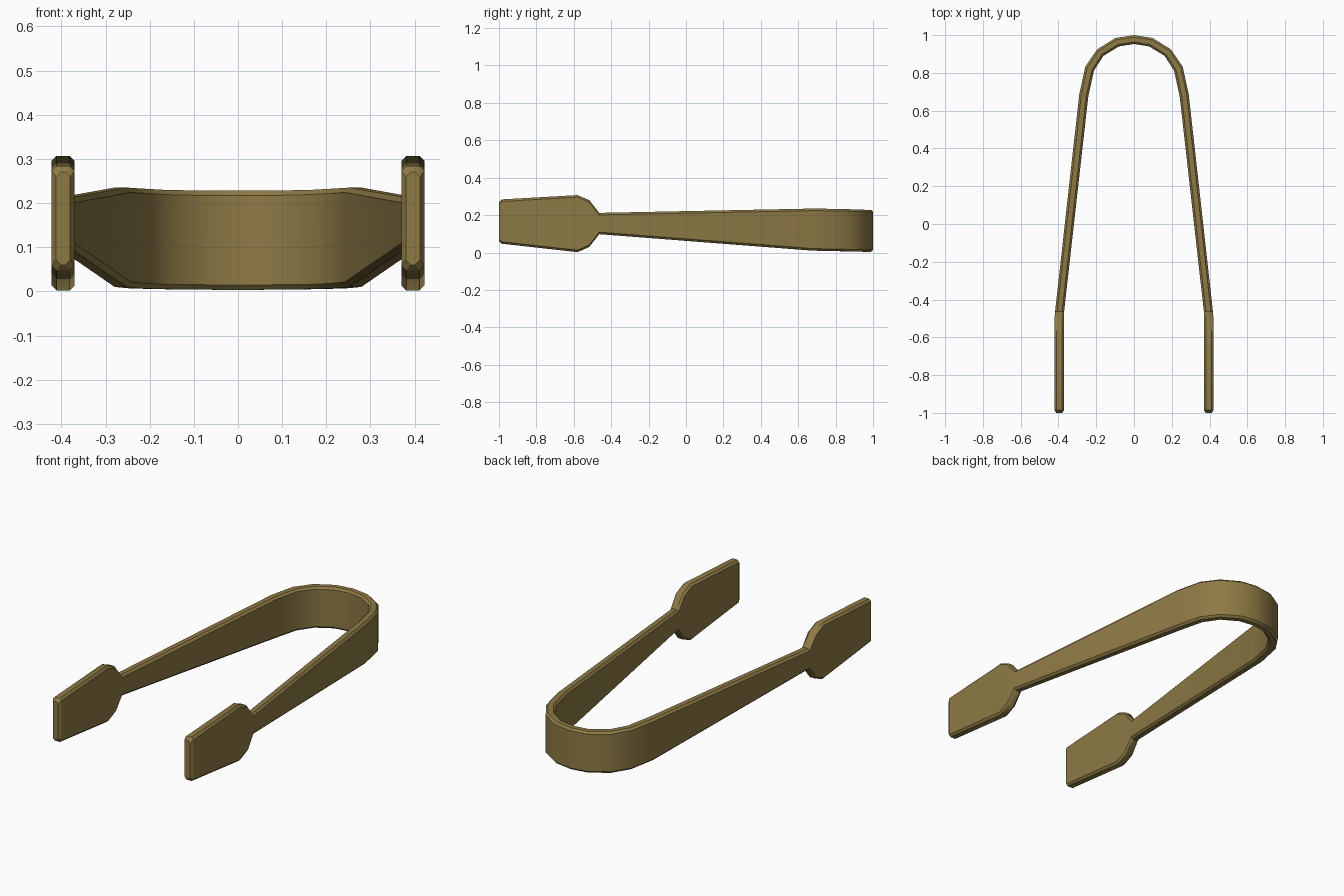
import bpy, bmesh
from mathutils import Vector

if "Cube" in bpy.data.objects:
    bpy.data.objects.remove(bpy.data.objects["Cube"])

brass = bpy.data.materials.new("antique brass")
brass.diffuse_color = (0.27, 0.195, 0.06, 1)
brass.use_nodes = True
brass.node_tree.nodes["Principled BSDF"].inputs["Base Color"].default_value = brass.diffuse_color

# Half of the strip, bow to blade tip: outer x, y, inner x, y, bottom z, top z, inset
HALF = [
    (0.000, 1.000, 0.000, 0.953, 0.003, 0.228, 0),
    (0.098, 0.985, 0.080, 0.940, 0.004, 0.228, 0),
    (0.196, 0.924, 0.162, 0.890, 0.005, 0.230, 0),
    (0.258, 0.832, 0.212, 0.812, 0.007, 0.233, 0),
    (0.290, 0.685, 0.242, 0.675, 0.010, 0.235, 0),
    (0.418, -0.464, 0.370, -0.464, 0.098, 0.212, 0),
    (0.422, -0.517, 0.370, -0.517, 0.030, 0.280, 0),
    (0.422, -0.580, 0.370, -0.580, 0.002, 0.307, 0),
    (0.422, -0.985, 0.370, -0.985, 0.047, 0.284, 0),
    (0.422, -1.000, 0.370, -1.000, 0.060, 0.270, 0.010),
]


def mirrored(s):
    return (-s[0], s[1], -s[2], s[3], s[4], s[5], s[6])


def section(bm, s, c=0.011):
    """Chamfered rectangular cross-section between outer and inner points."""
    o, i, zb, zt, inset = Vector(s[0:2]), Vector(s[2:4]), s[4], s[5], s[6]
    d = (o - i).normalized()
    o, i = o - d * inset, i + d * inset
    ring = [(i + d * c, zb), (o - d * c, zb), (o, zb + c), (o, zt - c),
            (o - d * c, zt), (i + d * c, zt), (i, zt - c), (i, zb + c)]
    return [bm.verts.new((p.x, p.y, z)) for p, z in ring]


# Loft the whole strip from one blade tip round the bow to the other
stations = [mirrored(s) for s in reversed(HALF[1:])] + HALF
bm = bmesh.new()
rings = [section(bm, s) for s in stations]
for a, b in zip(rings, rings[1:]):
    for k in range(8):
        n = (k + 1) % 8
        bm.faces.new((a[k], a[n], b[n], b[k]))
bm.faces.new(rings[0])
bm.faces.new(rings[-1])
bmesh.ops.recalc_face_normals(bm, faces=bm.faces)

mesh = bpy.data.meshes.new("tongs")
bm.to_mesh(mesh)
bm.free()
mesh.materials.append(brass)
tongs = bpy.data.objects.new("tongs", mesh)
bpy.context.collection.objects.link(tongs)

# Smooth bow, crisp chamfers
bpy.context.view_layer.objects.active = tongs
tongs.select_set(True)
bpy.ops.object.shade_smooth_by_angle(angle=0.55)
